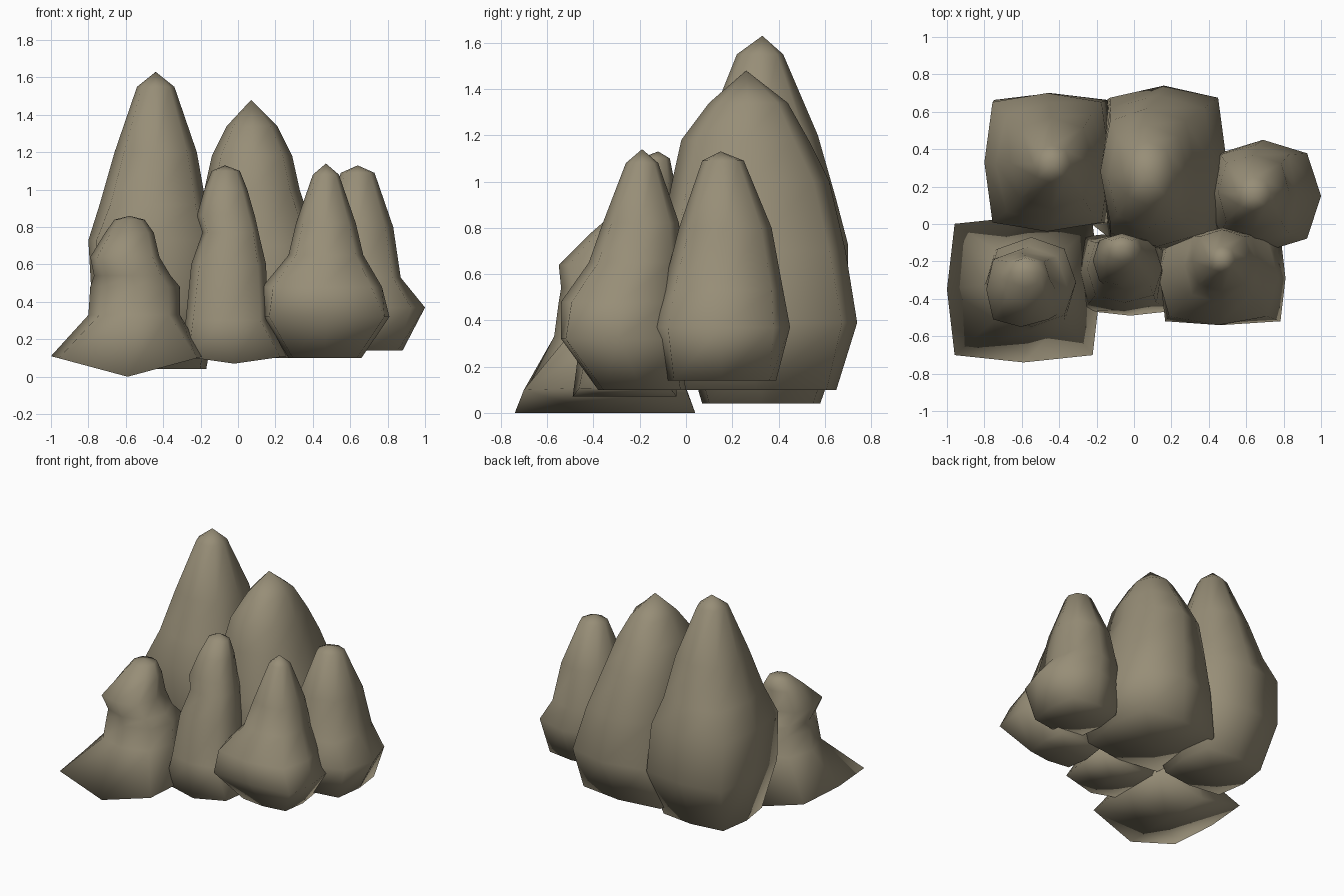
import bpy, bmesh, math

stone = bpy.data.materials.new("olive stone")
stone.diffuse_color = (0.31, 0.27, 0.185, 1)
SIDES = 8


def rock(name, rings, apex, droop=0.0):
    """Loft rounded-square rings (z, x0, x1, y0, y1[, corner]) up to an apex."""
    bm = bmesh.new()
    loops = []
    for n, (z, x0, x1, y0, y1, *own) in enumerate(rings):
        cx, cy, rx, ry = (x0 + x1) / 2, (y0 + y1) / 2, (x1 - x0) / 2, (y1 - y0) / 2
        # squarer near the ground, rounder towards the tip
        corner = own[0] if own else 0.88 - 0.14 * n / (len(rings) - 1)
        loop = []
        for k in range(SIDES):
            a = 2 * math.pi * k / SIDES
            c, s = math.cos(a), math.sin(a)
            if k % 2:
                c, s = math.copysign(corner, c), math.copysign(corner, s)
            dz = -droop * max(0, 1 - abs(c)) if n == 0 else 0
            loop.append(bm.verts.new((cx + rx * c, cy + ry * s, z + dz)))
        loops.append(loop)
    for a, b in zip(loops, loops[1:]):
        for i in range(SIDES):
            j = (i + 1) % SIDES
            bm.faces.new((a[i], a[j], b[j], b[i]))
    # pointed tip, and underside folded along its middle
    z, x0, x1, y0, y1 = rings[0][:5]
    tip = bm.verts.new(apex)
    base = bm.verts.new(((x0 + x1) / 2, (y0 + y1) / 2, z - droop))
    for i in range(SIDES):
        j = (i + 1) % SIDES
        bm.faces.new((loops[-1][i], loops[-1][j], tip))
        bm.faces.new((loops[0][j], loops[0][i], base))
    bmesh.ops.recalc_face_normals(bm, faces=bm.faces)
    for f in bm.faces:
        f.smooth = True
    me = bpy.data.meshes.new(name)
    bm.to_mesh(me)
    bm.free()
    me.materials.append(stone)
    bpy.context.collection.objects.link(bpy.data.objects.new(name, me))


# back row
rock("tall_back_left_rock", [
    (0.04, -0.72, -0.17, 0.07, 0.58),
    (0.38, -0.78, -0.11, -0.03, 0.70, 0.9),
    (0.73, -0.80, -0.13, -0.04, 0.70, 0.87),
    (0.92, -0.74, -0.17, 0.00, 0.65),
    (1.20, -0.66, -0.22, 0.08, 0.57),
    (1.55, -0.54, -0.34, 0.22, 0.42)], (-0.44, 0.33, 1.63))

rock("back_middle_rock", [
    (0.10, -0.26, 0.45, -0.05, 0.65),
    (0.39, -0.18, 0.50, -0.14, 0.74),
    (0.70, -0.18, 0.43, -0.12, 0.69),
    (1.00, -0.18, 0.33, -0.06, 0.62),
    (1.18, -0.14, 0.29, -0.02, 0.53),
    (1.34, -0.06, 0.21, 0.10, 0.44)], (0.07, 0.26, 1.48))

rock("back_right_rock", [
    (0.14, 0.44, 0.88, -0.08, 0.39),
    (0.37, 0.38, 1.00, -0.15, 0.45, 0.76),
    (0.53, 0.42, 0.87, -0.10, 0.42),
    (0.80, 0.45, 0.83, -0.03, 0.37),
    (1.09, 0.55, 0.73, 0.07, 0.25)], (0.64, 0.15, 1.13))

# front row
rock("front_right_rock", [
    (0.10, 0.27, 0.66, -0.38, 0.00),
    (0.32, 0.14, 0.81, -0.54, -0.04, 0.92),
    (0.48, 0.13, 0.77, -0.54, -0.03, 0.82),
    (0.65, 0.27, 0.67, -0.42, -0.02),
    (0.82, 0.31, 0.63, -0.36, -0.03),
    (1.08, 0.40, 0.54, -0.26, -0.12)], (0.47, -0.19, 1.14))

rock("front_middle_rock", [
    (0.11, -0.30, 0.26, -0.49, -0.04),
    (0.30, -0.28, 0.16, -0.46, -0.05, 0.82),
    (0.60, -0.25, 0.15, -0.42, -0.06, 0.78),
    (0.77, -0.19, 0.11, -0.35, -0.06),
    (0.86, -0.22, 0.09, -0.33, -0.06),
    (1.00, -0.18, 0.05, -0.27, -0.05),
    (1.10, -0.14, 0.01, -0.20, -0.07)], (-0.07, -0.12, 1.13), droop=0.04)

# squat rock with a wide skirt, narrow neck and head leaning to the front left
rock("front_left_rock", [
    (0.11, -1.00, -0.18, -0.74, 0.04, 0.9),
    (0.33, -0.80, -0.31, -0.57, -0.08, 0.76),
    (0.48, -0.79, -0.31, -0.55, -0.07, 0.74),
    (0.54, -0.77, -0.36, -0.54, -0.12, 0.74),
    (0.64, -0.79, -0.42, -0.55, -0.15, 0.8),
    (0.77, -0.71, -0.45, -0.42, -0.17),
    (0.84, -0.66, -0.50, -0.34, -0.18)], (-0.58, -0.26, 0.86), droop=0.11)
